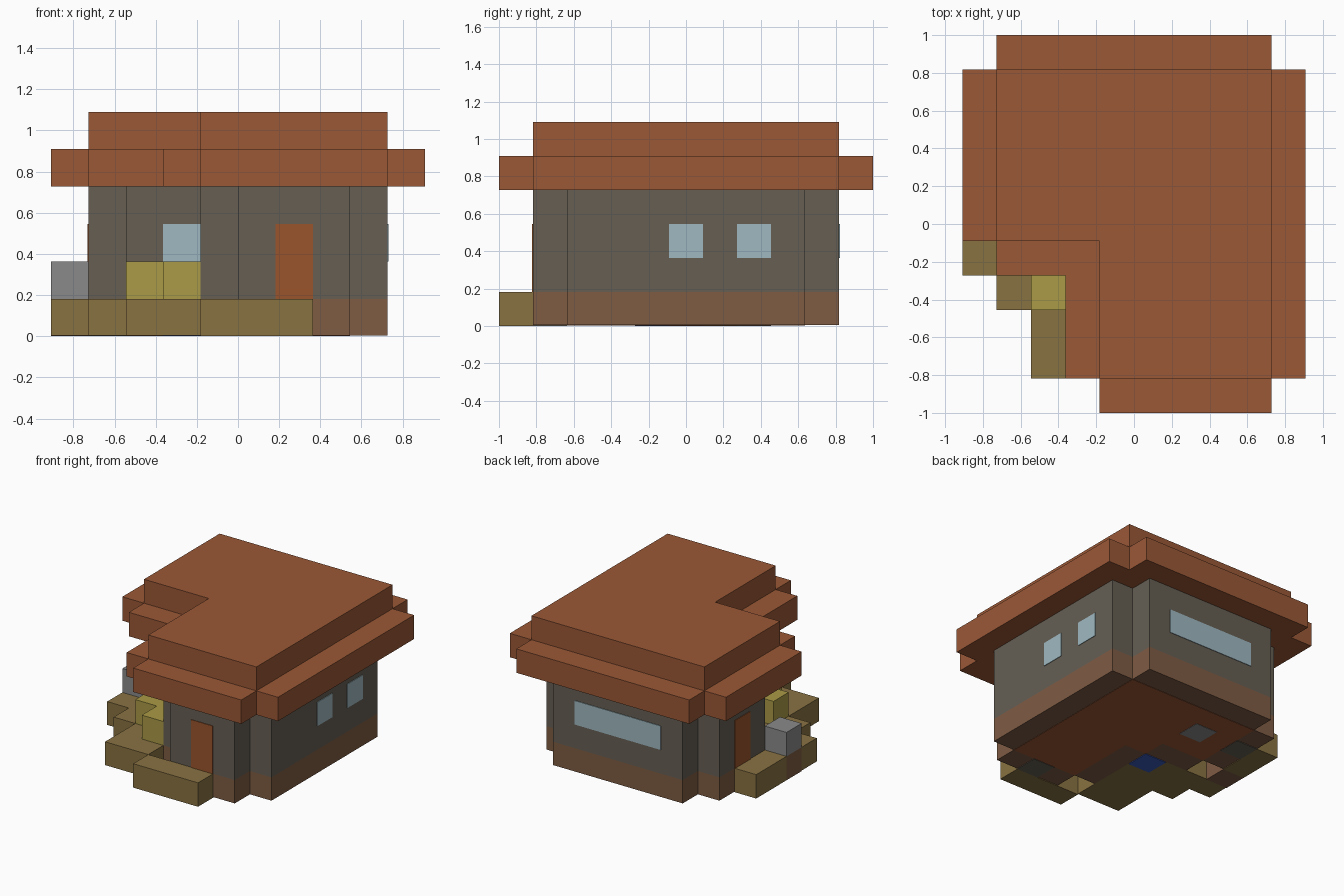
import bpy, bmesh

if "Cube" in bpy.data.objects:
    bpy.data.objects.remove(bpy.data.objects["Cube"])

U = 2 / 11      # size of one building block
T = 0.025       # plate thickness in blocks


def material(name, hex_code):
    rgb = [int(hex_code[k:k + 2], 16) / 255 for k in (0, 2, 4)]
    col = [c / 12.92 if c < 0.04 else ((c + 0.055) / 1.055) ** 2.4 for c in rgb] + [1]
    m = bpy.data.materials.new(name)
    m.use_nodes = True
    m.diffuse_color = col
    bsdf = next(n for n in m.node_tree.nodes if n.type == 'BSDF_PRINCIPLED')
    bsdf.inputs["Base Color"].default_value = col
    bsdf.inputs["Roughness"].default_value = 0.9
    return m


ROOF = material("roof_clay", "9A5836")
WALL = material("wall_stone", "665F54")
BASE = material("base_brown", "7E5C44")
OLIVE = material("step_olive", "897242")
YELLOW = material("straw_yellow", "AB9B47")
GREY = material("plain_grey", "8A8A8A")
GLASS = material("window_glass", "9FB9C1")
DOOR = material("door_orange", "9A552B")
WATER = material("water_blue", "3858B8")


def prism(name, outline, z0, z1, mat):
    """Extrude an outline given in block units from z0 to z1."""
    bm = bmesh.new()
    verts = [bm.verts.new(((i - 5) * U, (j - 5.5) * U, z0 * U)) for i, j in outline]
    face = bm.faces.new(verts)
    top = bmesh.ops.extrude_face_region(bm, geom=[face])["geom"]
    moved = [v for v in top if isinstance(v, bmesh.types.BMVert)]
    bmesh.ops.translate(bm, verts=moved, vec=(0, 0, (z1 - z0) * U))
    bmesh.ops.recalc_face_normals(bm, faces=bm.faces)
    me = bpy.data.meshes.new(name)
    bm.to_mesh(me)
    bm.free()
    me.materials.append(mat)
    ob = bpy.data.objects.new(name, me)
    bpy.context.collection.objects.link(ob)
    return ob


def box(name, i0, i1, j0, j1, z0, z1, mat):
    return prism(name, [(i0, j0), (i1, j0), (i1, j1), (i0, j1)], z0, z1, mat)


# House body: brown foundation and stone walls share one footprint
house = [(5, 1), (8, 1), (8, 2), (9, 2), (9, 9), (8, 9), (8, 10), (2, 10),
         (2, 9), (1, 9), (1, 6), (2, 6), (2, 5), (4, 5), (4, 2), (5, 2)]
prism("foundation", house, T, 1, BASE)
prism("walls", house, 1, 4, WALL)

# Two-step roof
eaves = [(4, 0), (9, 0), (9, 1), (10, 1), (10, 10), (9, 10), (9, 11), (1, 11),
         (1, 10), (0, 10), (0, 5), (1, 5), (1, 4), (3, 4), (3, 1), (4, 1)]
prism("roof_eaves", eaves, 4, 5, ROOF)
prism("roof_top", [(4, 1), (9, 1), (9, 10), (1, 10), (1, 5), (4, 5)], 5, 6, ROOF)

# Courtyard terrace and door steps
prism("terrace", [(2, 1), (4, 1), (4, 5), (0, 5), (0, 4), (1, 4), (1, 3), (2, 3)],
      T, 1, OLIVE)
box("front_step", 4, 7, 0, 1, 0, 1, OLIVE)
box("left_step", 0, 1, 6, 8, 0, 1, OLIVE)

# Straw blocks, pond and grey block on its pedestal
prism("straw_blocks", [(3, 2), (4, 2), (4, 4), (2, 4), (2, 3), (3, 3)], 1, 2, YELLOW)
box("pond", 3, 4, 4, 5, 0, 1 + T, WATER)
box("pedestal", 0, 1, 5, 6, 0, 1, BASE)
box("grey_block", 0, 1, 5, 6, 1, 2, GREY)

# Floor plates on the underside
prism("floor", [(5, 2), (8, 2), (8, 9), (2, 9), (2, 6), (4, 6), (4, 5), (5, 5)],
      T / 2, T, ROOF)
box("hearth", 3, 4, 7, 8, 0, T, GREY)
box("front_threshold", 6, 7, 1, 2, 0, T, WALL)
box("left_threshold", 1, 2, 7, 8, 0, T, WALL)

# Doors
box("front_door", 6, 7, 1 - T, 1, 1, 3, DOOR)
box("left_door", 1 - T, 1, 7, 8, 1, 3, DOOR)

# Windows
box("courtyard_window", 3, 4, 5 - T, 5, 2, 3, GLASS)
box("back_window", 3, 7, 10, 10 + T, 2, 3, GLASS)
for n, j in enumerate((5, 7)):
    box(f"right_window_{n + 1}", 9, 9 + T, j, j + 1, 2, 3, GLASS)
